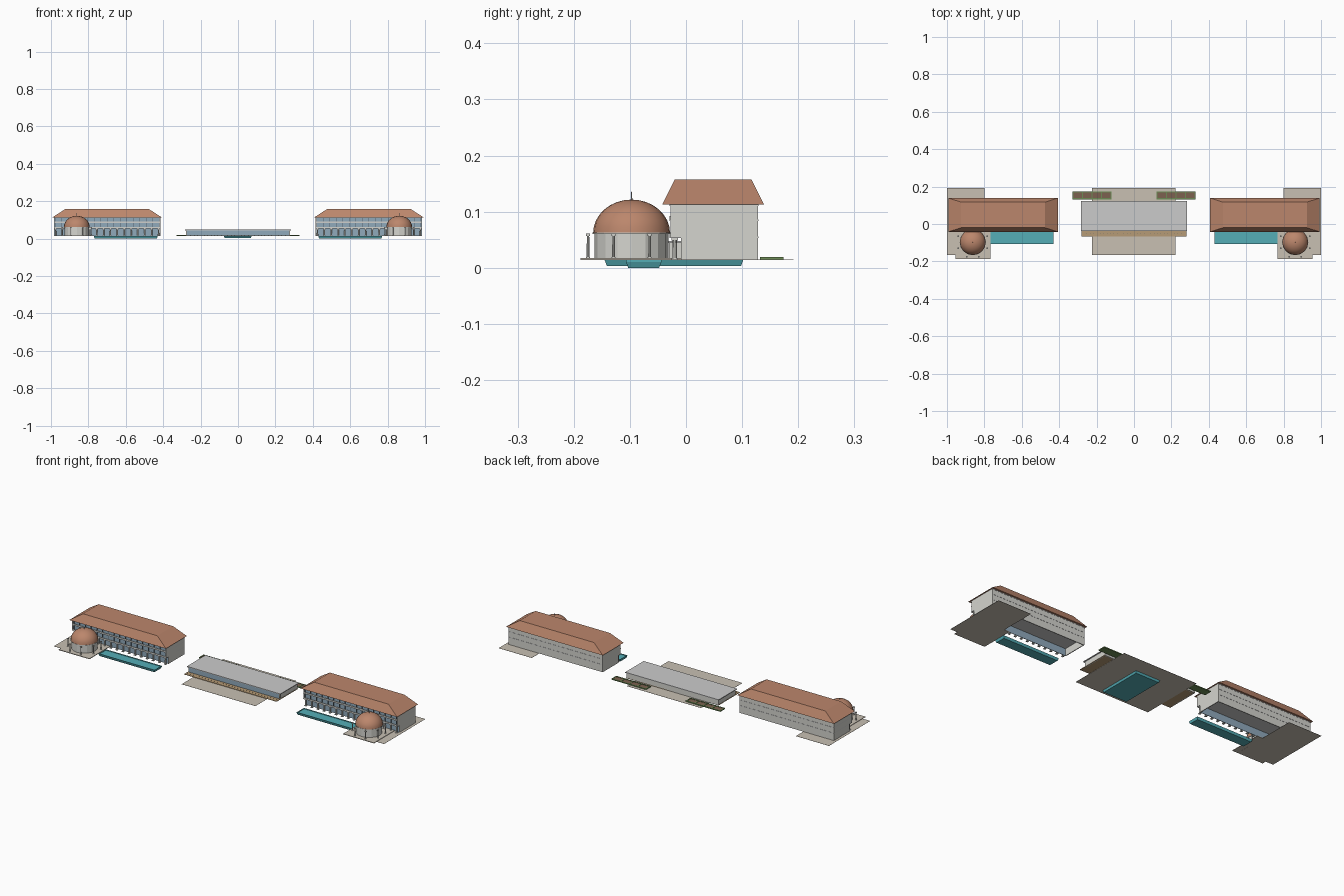
import bpy, bmesh, math

if "Cube" in bpy.data.objects:
    bpy.data.objects.remove(bpy.data.objects["Cube"])


def material(name, col):
    m = bpy.data.materials.new(name)
    m.diffuse_color = (*col, 1)
    m.use_nodes = True
    m.node_tree.nodes["Principled BSDF"].inputs["Base Color"].default_value = m.diffuse_color
    return m


TILE = material("terracotta", (0.50, 0.24, 0.15))
WALL = material("plaster", (0.66, 0.66, 0.62))
GLASS = material("glass", (0.28, 0.40, 0.50))
WATER = material("water", (0.09, 0.42, 0.47))
STONE = material("paving", (0.58, 0.53, 0.45))
WOOD = material("deck", (0.47, 0.33, 0.18))
SOIL = material("soil", (0.20, 0.12, 0.08))
GREEN = material("hedge", (0.15, 0.26, 0.09))
GREY = material("concrete", (0.52, 0.52, 0.52))
DARK = material("frame", (0.10, 0.13, 0.16))


def finish(name, bm, mat, smooth=False):
    bmesh.ops.recalc_face_normals(bm, faces=bm.faces)
    me = bpy.data.meshes.new(name)
    bm.to_mesh(me)
    bm.free()
    ob = bpy.data.objects.new(name, me)
    bpy.context.collection.objects.link(ob)
    me.materials.append(mat)
    if smooth:
        bpy.context.view_layer.objects.active = ob
        ob.select_set(True)
        bpy.ops.object.shade_smooth_by_angle(angle=math.radians(35))
        ob.select_set(False)
    return ob


def add_box(bm, x0, x1, y0, y1, z0, z1, top=(0, 0), bottom=(0, 0)):
    """Box whose top or bottom may be inset in x and y."""
    vs = bmesh.ops.create_cube(bm, size=1)["verts"]
    for v in vs:
        px, py, pz = v.co
        ix, iy = top if pz > 0 else bottom
        v.co = ((x1 - ix if px > 0 else x0 + ix),
                (y1 - iy if py > 0 else y0 + iy), z1 if pz > 0 else z0)


def boxes(name, mat, items):
    bm = bmesh.new()
    for it in items:
        add_box(bm, *it[:6], **(it[6] if len(it) > 6 else {}))
    return finish(name, bm, mat)


def lathe(name, profile, center, mat, n=24, smooth=False):
    bm = bmesh.new()
    vs = [bm.verts.new((center[0] + r, center[1], z)) for r, z in profile]
    es = [bm.edges.new(p) for p in zip(vs, vs[1:])]
    bmesh.ops.spin(bm, geom=vs + es, cent=(*center, 0), axis=(0, 0, 1),
                   angle=2 * math.pi, steps=n)
    bmesh.ops.remove_doubles(bm, verts=bm.verts, dist=1e-5)
    return finish(name, bm, mat, smooth)


def column_row(name, points, z0, z1, r, mat):
    """Round shafts with square base and capital."""
    bm = bmesh.new()
    for x, y in points:
        ret = bmesh.ops.create_cone(bm, segments=8, cap_ends=True, radius1=r,
                                    radius2=r * 0.85, depth=z1 - z0)
        bmesh.ops.translate(bm, verts=ret["verts"], vec=(x, y, (z0 + z1) / 2))
        for a, b in ((z0, z0 + 0.003), (z1 - 0.004, z1)):
            k = r * 1.4
            add_box(bm, x - k, x + k, y - k, y + k, a, b)
    return finish(name, bm, mat)


def wing(s, side):
    def X(a, b):
        return tuple(sorted((s * a, s * b)))
    W = X(0.415, 0.985)
    n = side + "_"
    # shell: back and end walls, open below
    boxes(n + "walls", WALL, [
        (*W, 0.124, 0.128, 0.0145, 0.113),
        (*X(0.981, 0.985), -0.009, 0.124, 0.0145, 0.055),
        (*X(0.415, 0.419), -0.009, 0.124, 0.0145, 0.055),
        (*X(0.981, 0.985), -0.028, 0.124, 0.055, 0.113),
        (*X(0.415, 0.419), -0.028, 0.124, 0.055, 0.113)])
    boxes(n + "floor_slabs", GREY, [
        (*W, -0.029, 0.129, z, z + 0.003) for z in (0.053, 0.083, 0.110)])
    # recessed ground glazing and upper glazing
    boxes(n + "glazing", GLASS, [
        (*X(0.419, 0.981), -0.009, -0.007, 0.0145, 0.053),
        (*X(0.419, 0.981), -0.022, -0.020, 0.056, 0.083),
        (*X(0.419, 0.981), -0.022, -0.020, 0.086, 0.110)])
    bars = []
    for i in range(17):
        x = s * (0.422 + i * 0.0347)
        for a, b in ((0.056, 0.083), (0.086, 0.110)):
            bars.append((x - 0.0015, x + 0.0015, -0.026, -0.019, a, b))
    boxes(n + "mullions", DARK, bars)
    boxes(n + "balcony_rails", WALL, [
        (*X(0.419, 0.981), -0.029, -0.027, z, z + 0.006) for z in (0.056, 0.086)])
    column_row(n + "arcade", [(s * (0.425 + i * 0.0367), -0.02) for i in range(16)],
               0.0145, 0.053, 0.0042, WALL)
    # steep hipped roof with flat top
    boxes(n + "roof", TILE, [
        (*X(0.407, 0.993), -0.042, 0.139, 0.113, 0.157, {"top": (0.068, 0.022)})])
    # paving
    boxes(n + "paving", STONE, [(*X(0.80, 1.0), -0.165, 0.192, 0.0140, 0.0148)])
    boxes(n + "dome_platform", STONE, [
        (*X(0.768, 0.955), -0.188, -0.005, 0.0142, 0.0175)])
    # domed pavilion
    c = (s * 0.862, -0.097)
    lathe(n + "drum", [(0.066, 0.0175), (0.066, 0.060), (0.070, 0.060),
                       (0.070, 0.063), (0, 0.063)], c, WALL, 16)
    dome = [(0.0685 * math.cos(a), 0.062 + 0.0595 * math.sin(a))
            for a in (math.pi / 2 * i / 8 for i in range(9))]
    lathe(n + "dome", dome, c, TILE, 24, True)
    lathe(n + "finial", [(0, 0.119), (0.0015, 0.12), (0.0005, 0.136), (0, 0.137)],
          c, GREY, 8)
    ring = [math.radians(22.5 + 45 * i) for i in range(8)]
    column_row(n + "dome_columns", [(c[0] + 0.084 * math.cos(a),
               c[1] + 0.084 * math.sin(a)) for a in ring], 0.0165, 0.061, 0.0025, WALL)
    # long pool: basin, then rim around the water
    x0, x1 = X(0.43, 0.77)
    y0, y1 = -0.107, -0.044
    boxes(n + "pool", WATER, [
        (x0, x1, y0, y1, 0, 0.010, {"bottom": (0.004, 0.004)}),
        (x0, x1, y0, y0 + 0.003, 0.010, 0.0135), (x0, x1, y1 - 0.003, y1, 0.010, 0.0135),
        (x0, x0 + 0.003, y0, y1, 0.010, 0.0135), (x1 - 0.003, x1, y0, y1, 0.010, 0.0135)])
    # rear planter: green frame around four beds
    x0, x1 = X(0.12, 0.33)
    boxes(n + "planter", GREEN, [
        (x0, x1, 0.132, 0.174, 0.0145, 0.017),
        (x0, x1, 0.132, 0.138, 0.017, 0.0195), (x0, x1, 0.168, 0.174, 0.017, 0.0195)]
        + [(x0 + i * 0.051, x0 + i * 0.051 + 0.006, 0.138, 0.168, 0.017, 0.0195)
           for i in range(5)])
    boxes(n + "planter_beds", SOIL, [
        (x0 + 0.006 + i * 0.051, x0 + 0.051 + i * 0.051, 0.138, 0.168, 0.016, 0.018)
        for i in range(4)])


wing(-1, "left")
wing(1, "right")

# central hall
boxes("hall_paving", STONE, [(-0.225, 0.222, -0.166, 0.192, 0.0140, 0.0148)])
boxes("hall_walls", WALL, [(-0.278, 0.278, 0.112, 0.118, 0.0145, 0.044),
                           (-0.278, -0.274, -0.03, 0.118, 0.0145, 0.044),
                           (0.274, 0.278, -0.03, 0.118, 0.0145, 0.044)])
boxes("hall_glazing", GLASS, [(-0.274, 0.274, -0.034, -0.031, 0.0175, 0.044)])
boxes("hall_roof", GREY, [(-0.283, 0.283, -0.038, 0.122, 0.044, 0.048)])
boxes("hall_deck", WOOD, [(-0.28, 0.28, -0.066, 0.118, 0.0148, 0.0175)])
boxes("hall_deck_posts", DARK, [
    (-0.27 + i * 0.018 - 0.001, -0.27 + i * 0.018 + 0.001, -0.053, -0.051, 0.0175, 0.020)
    for i in range(31)])
# basin beneath the hall
boxes("central_basin", WATER, [
    (-0.075, 0.073, -0.145, 0.102, 0.003, 0.0138, {"bottom": (0.004, 0.004)})])
